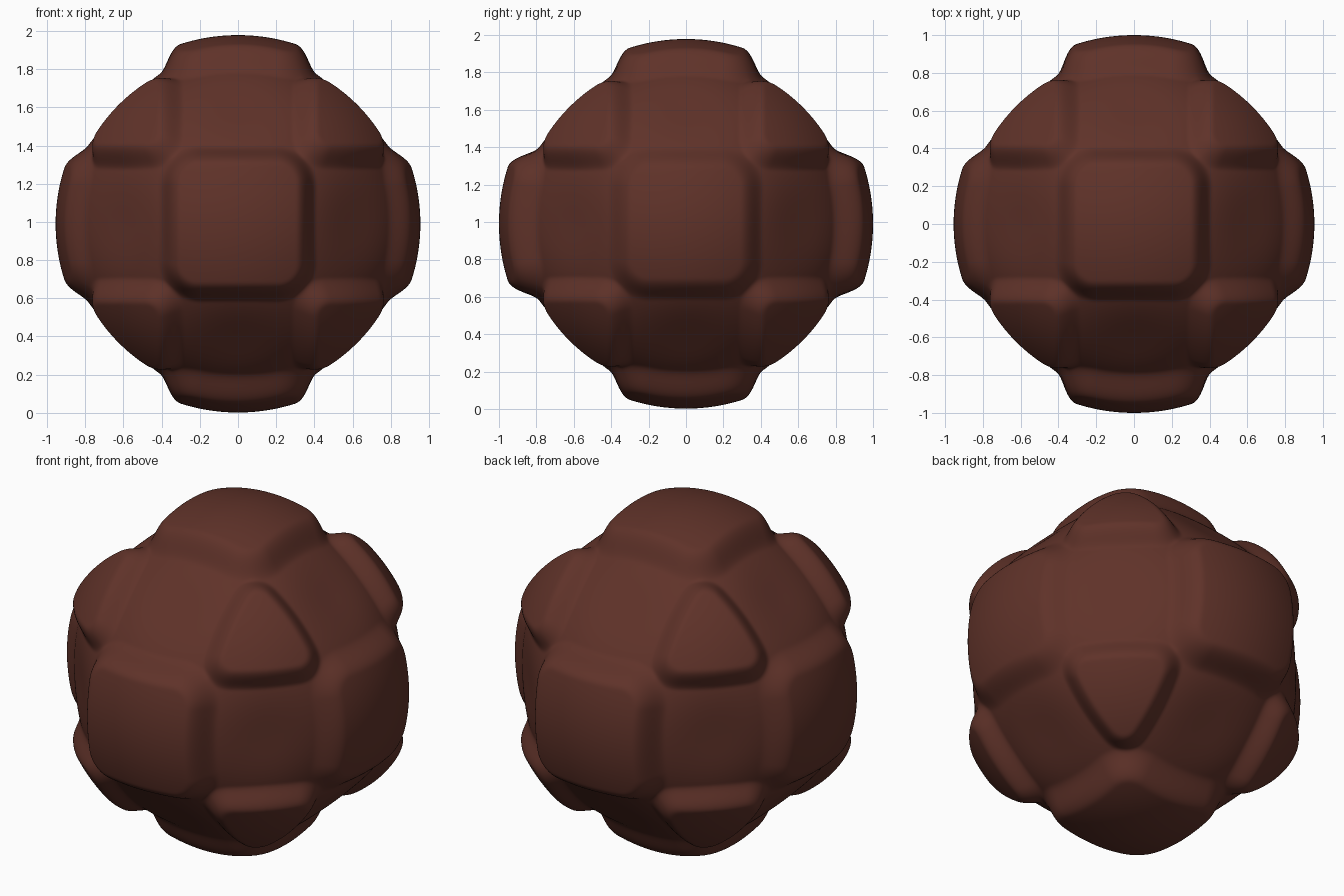
import bpy, bmesh
from math import sqrt, exp
from mathutils import Vector

if "Cube" in bpy.data.objects:
    bpy.data.objects.remove(bpy.data.objects["Cube"])

FACE_R = (0.955, 1.0, 0.988)   # pad height along x, y, z
CORNER_R = 0.975
CENTRE_Z = 0.99


def rounded(dists, r):
    # signed distance to a corner-rounded intersection of half-spaces
    a = [d + r for d in dists]
    return min(max(a), 0) + sqrt(sum(max(v, 0) ** 2 for v in a)) - r


def rise(d, half):
    # smooth step: 1 inside the pad, 0 outside
    t = min(max((half - d) / (2 * half), 0), 1)
    return t * t * (3 - 2 * t)


def surface(n):
    a = [abs(c) for c in n]
    p = [c * 0.93 for c in a]
    # core, dipping at the twelve edge centres between the pads
    e = (sum(a) - min(a)) / sqrt(2)
    r = 0.855 + 0.05 * (1 - exp(-(1 - e) / 0.05))
    # six square pads
    k = max(range(3), key=lambda i: p[i])
    others = [p[i] - 0.358 for i in range(3) if i != k]
    w = rise(rounded(others, 0.16), 0.075)
    r += (FACE_R[k] - r) * w
    # eight triangular corner pads
    w = rise(rounded([0.348 - c for c in p], 0.12), 0.055)
    r += (CORNER_R - r) * w
    return n * r


# Rounded cube-sphere shaped into core and pads
bm = bmesh.new()
bmesh.ops.create_cube(bm, size=2)
bmesh.ops.subdivide_edges(bm, edges=bm.edges[:], cuts=119, use_grid_fill=True)
for v in bm.verts:
    c = v.co
    x, y, z = c.x ** 2, c.y ** 2, c.z ** 2
    n = Vector((c.x * sqrt(1 - y / 2 - z / 2 + y * z / 3),
                c.y * sqrt(1 - x / 2 - z / 2 + x * z / 3),
                c.z * sqrt(1 - x / 2 - y / 2 + x * y / 3))).normalized()
    v.co = surface(n) + Vector((0, 0, CENTRE_Z))
bmesh.ops.recalc_face_normals(bm, faces=bm.faces[:])
for f in bm.faces:
    f.smooth = True
mesh = bpy.data.meshes.new("padded_ball")
bm.to_mesh(mesh)
bm.free()
ball = bpy.data.objects.new("padded_ball", mesh)
bpy.context.collection.objects.link(ball)

mat = bpy.data.materials.new("brown")
mat.diffuse_color = (0.115, 0.032, 0.022, 1)
mat.use_nodes = True
mat.node_tree.nodes["Principled BSDF"].inputs["Base Color"].default_value = mat.diffuse_color
mesh.materials.append(mat)
